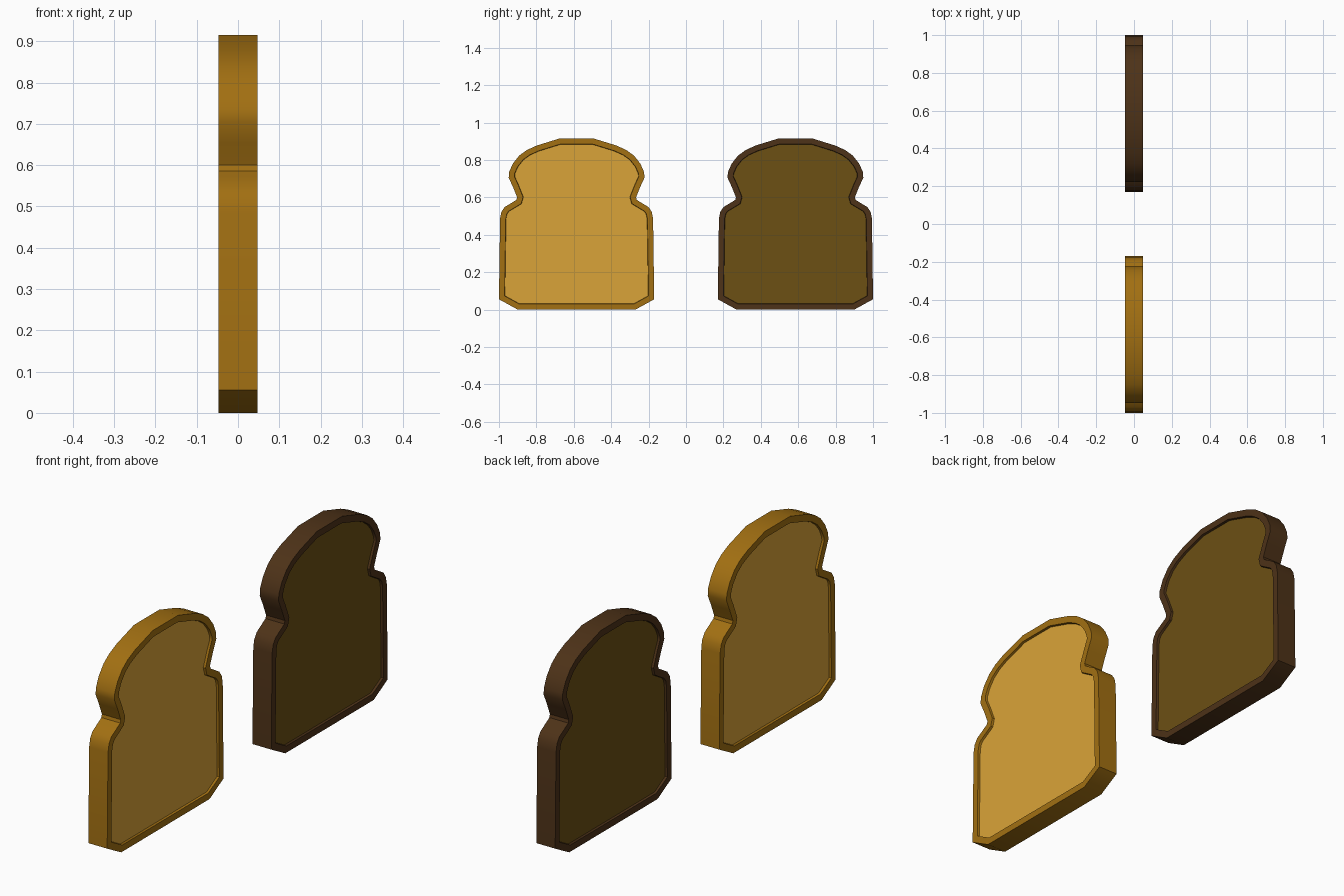
import bpy, bmesh, math

if "Cube" in bpy.data.objects:
    bpy.data.objects.remove(bpy.data.objects["Cube"])

# Half outline of a slice (y offset, z), bottom to top
HALF = [(0.315, 0.0), (0.415, 0.055), (0.409, 0.487), (0.402, 0.522), (0.385, 0.548),
        (0.345, 0.572), (0.322, 0.586), (0.318, 0.60), (0.340, 0.655), (0.363, 0.705),
        (0.361, 0.735), (0.341, 0.780), (0.307, 0.823), (0.266, 0.853), (0.213, 0.877), (0.09, 0.915)]
OUTLINE = HALF + [(-y, z) for y, z in reversed(HALF)]
HALF_THICK, RIM, RECESS = 0.047, 0.03, 0.01


def material(name, color):
    m = bpy.data.materials.new(name)
    m.diffuse_color = (*color, 1)
    m.use_nodes = True
    m.node_tree.nodes["Principled BSDF"].inputs["Base Color"].default_value = m.diffuse_color
    return m


def slice_of_bread(name, y0, crust, crumb):
    bm = bmesh.new()
    # Extruded bread outline
    base = bm.faces.new([bm.verts.new((-HALF_THICK, y0 + y, z)) for y, z in OUTLINE])
    ext = bmesh.ops.extrude_face_region(bm, geom=[base], use_keep_orig=True)
    top = [g for g in ext["geom"] if isinstance(g, bmesh.types.BMFace)][0]
    for v in top.verts:
        v.co.x = HALF_THICK
    bmesh.ops.recalc_face_normals(bm, faces=bm.faces[:])
    # Crust rim and slightly sunken crumb on both sides
    for cap in (base, top):
        bmesh.ops.inset_region(bm, faces=[cap], thickness=RIM, use_even_offset=True)
        bmesh.ops.inset_region(bm, faces=[cap], thickness=0.002, depth=-RECESS, use_even_offset=True)
        cap.material_index = 1
    me = bpy.data.meshes.new(name)
    bm.to_mesh(me)
    bm.free()
    me.materials.append(crust)
    me.materials.append(crumb)
    ob = bpy.data.objects.new(name, me)
    bpy.context.collection.objects.link(ob)
    bpy.ops.object.select_all(action='DESELECT')
    ob.select_set(True)
    bpy.context.view_layer.objects.active = ob
    bpy.ops.object.shade_smooth_by_angle(angle=math.radians(30))


# Light bread and dark toast
slice_of_bread("bread_slice", -0.585,
               material("bread_crust", (0.36, 0.16, 0.006)), material("bread_crumb", (0.70, 0.37, 0.04)))
slice_of_bread("toasted_slice", 0.585,
               material("toast_crust", (0.075, 0.032, 0.009)), material("toast_crumb", (0.15, 0.08, 0.007)))
